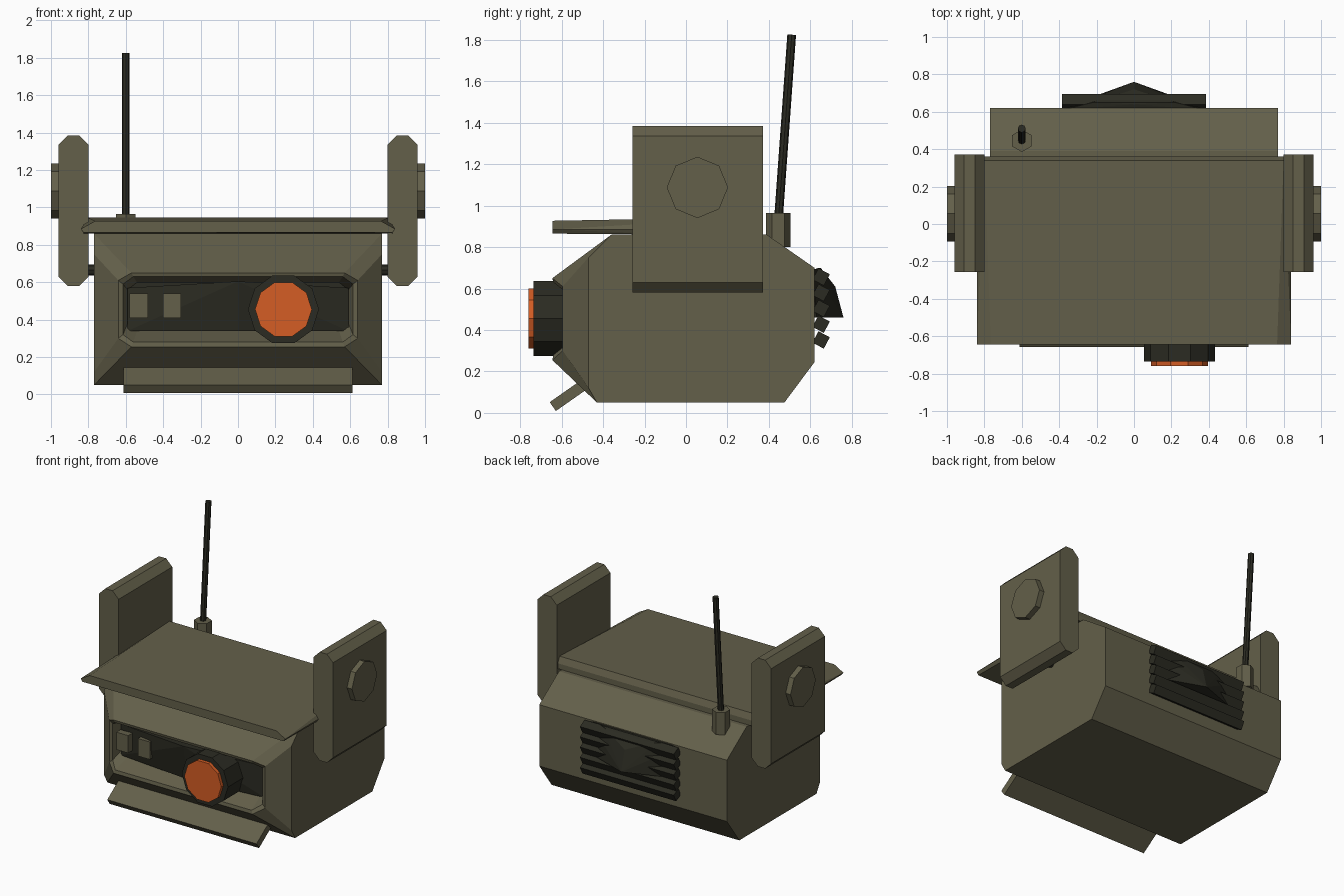
import bpy, bmesh, math
from mathutils import Vector, Matrix

if "Cube" in bpy.data.objects:
    bpy.data.objects.remove(bpy.data.objects["Cube"])


def material(name, rgb):
    m = bpy.data.materials.new(name)
    m.diffuse_color = (*rgb, 1)
    m.use_nodes = True
    m.node_tree.nodes["Principled BSDF"].inputs["Base Color"].default_value = m.diffuse_color
    return m


OLIVE = material("olive paint", (0.125, 0.115, 0.068))
DARK = material("dark metal", (0.024, 0.024, 0.016))
ORANGE = material("orange lens", (0.66, 0.11, 0.018))


def finish(name, bm, *mats):
    bmesh.ops.recalc_face_normals(bm, faces=bm.faces)
    me = bpy.data.meshes.new(name)
    bm.to_mesh(me)
    bm.free()
    for m in mats:
        me.materials.append(m)
    ob = bpy.data.objects.new(name, me)
    bpy.context.collection.objects.link(ob)
    return ob


def hull(name, pts, mat):
    bm = bmesh.new()
    for p in pts:
        bm.verts.new(p)
    bmesh.ops.convex_hull(bm, input=bm.verts)
    bmesh.ops.dissolve_limit(bm, angle_limit=0.01, verts=bm.verts, edges=bm.edges)
    return finish(name, bm, mat)


def box(name, centre, size, mat, tilt=0):
    bm = bmesh.new()
    bmesh.ops.create_cube(bm, size=1, matrix=Matrix.Translation(centre)
                          @ Matrix.Rotation(tilt, 4, 'X') @ Matrix.Diagonal((*size, 1)))
    return finish(name, bm, mat)


def rod(name, a, b, r, sides, mat, turn=0):
    """Straight prism between two points."""
    a, b = Vector(a), Vector(b)
    d = b - a
    bm = bmesh.new()
    bmesh.ops.create_cone(bm, cap_ends=True, segments=sides, radius1=r, radius2=r, depth=d.length,
                          matrix=Matrix.Translation((a + b) / 2)
                          @ d.to_track_quat('Z', 'Y').to_matrix().to_4x4()
                          @ Matrix.Rotation(turn, 4, 'Z'))
    return finish(name, bm, mat)


def both(pts):
    return [(s * x, y, z) for x, y, z in pts for s in (1, -1)]


# Body: eight-sided rings from recess back to the main shell, then the rear profile
bm = bmesh.new()


def ring(half):
    """Half ring from top to bottom on +x, mirrored to a closed loop."""
    pts = half + [(-x, y, z) for x, y, z in reversed(half)]
    return [bm.verts.new(p) for p in pts]


rings = [ring(h) for h in (
    [(0.54, -0.50, 0.60), (0.59, -0.50, 0.56), (0.59, -0.50, 0.38), (0.54, -0.50, 0.34)],
    [(0.56, -0.64, 0.63), (0.615, -0.59, 0.59), (0.615, -0.59, 0.32), (0.56, -0.64, 0.28)],
    [(0.57, -0.645, 0.65), (0.64, -0.595, 0.61), (0.64, -0.595, 0.30), (0.57, -0.645, 0.255)],
    [(0.77, -0.36, 0.86), (0.77, -0.47, 0.75), (0.77, -0.47, 0.12), (0.77, -0.43, 0.05)])]
for r0, r1 in zip(rings, rings[1:]):
    for i in range(8):
        j = (i + 1) % 8
        bm.faces.new((r0[i], r0[j], r1[j], r1[i]))
recess = bm.faces.new(rings[0])
recess.material_index = 1
rear = [(0.39, 0.86), (0.62, 0.70), (0.62, 0.245), (0.475, 0.05)]
right = [bm.verts.new((0.77, y, z)) for y, z in rear]
left = [bm.verts.new((-0.77, y, z)) for y, z in rear]
shell = rings[3]
bm.faces.new(shell[:4] + right[::-1])
bm.faces.new(shell[:3:-1] + left[::-1])
R, L = [shell[0]] + right + [shell[3]], [shell[7]] + left + [shell[4]]
for i in range(5):
    bm.faces.new((R[i], R[i + 1], L[i + 1], L[i]))
finish("body", bm, OLIVE, DARK)

# Dark faceted panel inside the front recess
hull("front_panel", both([(0.59, -0.53, 0.57), (0.59, -0.53, 0.34), (0.59, -0.49, 0.57),
                          (0.59, -0.49, 0.34)]) + [(0, -0.64, 0.605), (0, -0.60, 0.46),
                                                   (0, -0.59, 0.34), (0, -0.49, 0.605)], DARK)
for i, x in enumerate((-0.53, -0.353)):
    box(f"front_button_{i + 1}", (x, -0.575, 0.475), (0.098, 0.05, 0.13), OLIVE)

# Round eye
rod("eye_housing", (0.243, -0.5, 0.455), (0.243, -0.735, 0.455), 0.19, 10, DARK, math.pi / 10)
rod("eye_lens", (0.243, -0.73, 0.455), (0.243, -0.76, 0.455), 0.152, 10, ORANGE, math.pi / 10)

# Tilted lower bumper
box("lower_bumper", (0, -0.565, 0.085), (1.225, 0.19, 0.052), OLIVE, math.radians(35))

# Roof plate with sloping side eaves
hull("roof", both([(0.765, -0.645, 0.927), (0.80, 0.34, 0.945), (0.84, -0.645, 0.885),
                   (0.825, -0.645, 0.865), (0.84, 0.0, 0.885), (0.825, 0.0, 0.86),
                   (0.81, 0.36, 0.90), (0.80, 0.36, 0.86)]), OLIVE)

# Side pads, discs and axles
for side, s in (("right", 1), ("left", -1)):
    section = [(0.80, 0.63), (0.85, 0.58), (0.91, 0.58), (0.96, 0.63),
               (0.96, 1.335), (0.91, 1.385), (0.85, 1.385), (0.80, 1.335)]
    hull(f"{side}_pad", [(s * x, y, z) for x, z in section for y in (-0.257, 0.372)], OLIVE)
    rod(f"{side}_disc", (s * 0.95, 0.055, 1.088), (s * 1.0, 0.055, 1.088), 0.148, 8, OLIVE)
    rod(f"{side}_axle", (s * 0.75, 0.055, 0.665), (s * 0.82, 0.055, 0.665), 0.03, 8, DARK)

# Aerial
rod("aerial_base", (-0.60, 0.445, 0.80), (-0.60, 0.445, 0.965), 0.06, 6, OLIVE)
rod("aerial", (-0.60, 0.44, 0.85), (-0.60, 0.51, 1.825), 0.021, 8, DARK)

# Rear vent: tilted slats with a peaked cowl
for i in range(5):
    box(f"vent_slat_{i + 1}", (0, 0.652, 0.352 + 0.076 * i), (0.77, 0.062, 0.062), DARK,
        math.radians(-28))
hull("vent_cowl", both([(0.38, 0.61, 0.69), (0.36, 0.63, 0.46), (0.37, 0.61, 0.46),
                        (0.22, 0.65, 0.70)]) + [(0, 0.72, 0.61), (0, 0.76, 0.46),
                                                (0, 0.61, 0.46), (0, 0.64, 0.70)], DARK)
